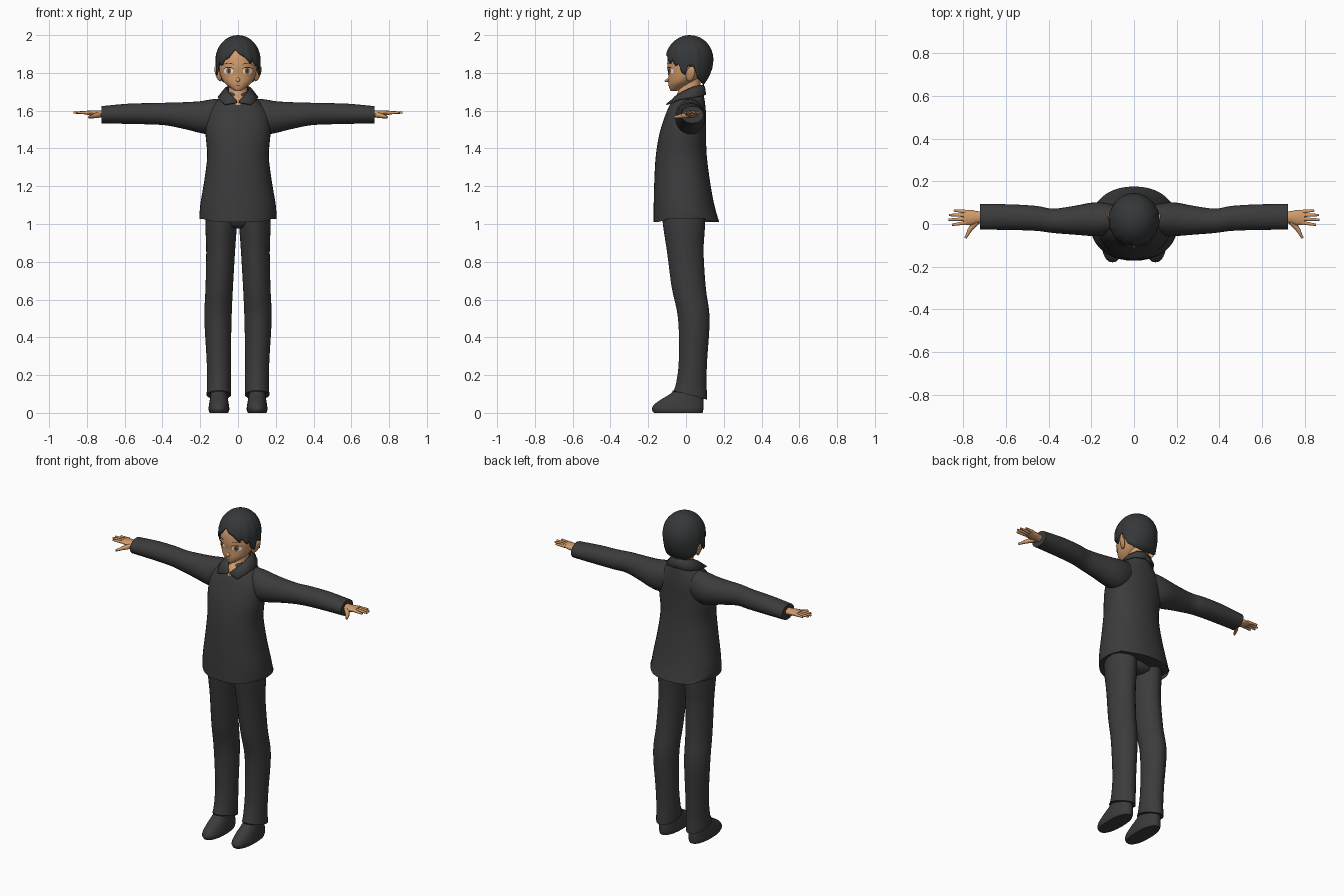
import bpy, bmesh
from math import sin, cos, radians, pi, sqrt, copysign
from mathutils import Vector

cube = bpy.data.objects.get("Cube")
if cube:
    bpy.data.objects.remove(cube, do_unlink=True)


def material(name, r, g, b):
    m = bpy.data.materials.new(name)
    m.use_nodes = True
    m.diffuse_color = (r, g, b, 1)
    bsdf = m.node_tree.nodes["Principled BSDF"]
    bsdf.inputs["Base Color"].default_value = (r, g, b, 1)
    bsdf.inputs["Roughness"].default_value = 0.8
    return m


CLOTH = material("charcoal cloth", 0.044, 0.044, 0.044)
HAIR = material("black hair", 0.036, 0.038, 0.04)
SKIN = material("tan skin", 0.64, 0.33, 0.15)
WHITE = material("eye white", 0.85, 0.85, 0.85)
IRIS = material("brown iris", 0.22, 0.11, 0.05)
LINE = material("dark line", 0.03, 0.02, 0.015)


def finish(name, bm, mat, mirror=False, thick=0, angle=40):
    bmesh.ops.recalc_face_normals(bm, faces=bm.faces)
    me = bpy.data.meshes.new(name)
    bm.to_mesh(me)
    bm.free()
    me.materials.append(mat)
    ob = bpy.data.objects.new(name, me)
    bpy.context.collection.objects.link(ob)
    bpy.ops.object.select_all(action="DESELECT")
    ob.select_set(True)
    bpy.context.view_layer.objects.active = ob
    bpy.ops.object.shade_smooth_by_angle(angle=radians(angle))
    if thick:
        s = ob.modifiers.new("thickness", "SOLIDIFY")
        s.thickness = thick
    if mirror:
        ob.modifiers.new("mirror", "MIRROR")
    return ob


def smooth_rings(rings, sub=4):
    """Catmull-Rom interpolation of ring tuples."""
    out, last = [], len(rings) - 1
    for i in range(last):
        quad = rings[max(i - 1, 0)], rings[i], rings[i + 1], rings[min(i + 2, last)]
        for k in range(sub):
            t = k / sub
            out.append([b + 0.5 * t * (c - a + t * (2*a - 5*b + 4*c - d + t * (3*(b - c) + d - a)))
                        for a, b, c, d in zip(*quad)])
    return out + [list(rings[-1])]


def loft(bm, rings, axis="z", n=32, power=2.0, hem=None):
    """Rings are (position, a0, a1, b0, b1): extents across the axis."""
    rows = []
    for i, (t, a0, a1, b0, b1) in enumerate(smooth_rings(rings)):
        row = []
        for k in range(n):
            c, s = cos(2 * pi * k / n), sin(2 * pi * k / n)
            a = (a0 + a1) / 2 + (a1 - a0) / 2 * copysign(abs(c) ** (2 / power), c)
            b = (b0 + b1) / 2 + (b1 - b0) / 2 * copysign(abs(s) ** (2 / power), s)
            lift = hem(a, b) if hem and i == 0 else 0
            row.append(bm.verts.new((a, b, t + lift) if axis == "z" else (t, a, b)))
        rows.append(row)
    for r, q in zip(rows, rows[1:]):
        for k in range(n):
            j = (k + 1) % n
            bm.faces.new((r[k], r[j], q[j], q[k]))
    bm.faces.new(rows[0])
    bm.faces.new(rows[-1])


def lofted(name, rings, mat, mirror=False, **kw):
    bm = bmesh.new()
    loft(bm, rings, **kw)
    return finish(name, bm, mat, mirror)


def sheet(bm, rows):
    vs = [[bm.verts.new(p) for p in r] for r in rows]
    for r, q in zip(vs, vs[1:]):
        for k in range(len(r) - 1):
            bm.faces.new((r[k], r[k + 1], q[k + 1], q[k]))


def digit(bm, start, end, r0, r1):
    p, q = Vector(start), Vector(end)
    rot = (q - p).to_track_quat("Z", "Y").to_matrix().to_4x4()
    rot.translation = (p + q) / 2
    bmesh.ops.create_cone(bm, cap_ends=True, segments=10, radius1=r0, radius2=r1,
                          depth=(q - p).length, matrix=rot)


# Jacket with a hem raised at the sides
lofted("jacket", [(1.01, -.205, .205, -.172, .176), (1.1, -.2, .2, -.171, .15),
                  (1.22, -.18, .18, -.168, .128), (1.36, -.163, .163, -.16, .11),
                  (1.48, -.172, .172, -.14, .106), (1.58, -.165, .165, -.108, .106),
                  (1.645, -.12, .12, -.078, .1), (1.695, -.065, .065, -.04, .092)],
       CLOTH, n=40, power=2.15, hem=lambda x, y: 0.045 * (abs(x) / .205) ** 6)
lofted("sleeves", [(.07, -.03, .085, 1.5, 1.665), (.14, -.055, .1, 1.475, 1.66),
                   (.2, -.056, .1, 1.482, 1.65), (.28, -.05, .085, 1.502, 1.645),
                   (.38, -.042, .072, 1.522, 1.642), (.46, -.032, .085, 1.527, 1.64),
                   (.58, -.028, .092, 1.53, 1.637), (.722, -.026, .094, 1.533, 1.624)],
       CLOTH, mirror=True, axis="x", n=28)

# Trousers and shoes
lofted("trouser_legs", [(.1, .037, .166, -.072, .112), (.16, .037, .164, -.052, .108),
                        (.28, .038, .166, -.038, .112), (.5, .034, .178, -.042, .125),
                        (.66, .027, .172, -.075, .105), (.85, .016, .168, -.1, .093),
                        (.98, .007, .172, -.12, .1), (1.08, .003, .17, -.13, .1)],
       CLOTH, mirror=True, n=32, power=1.85, hem=lambda x, y: -0.27 * y)
lofted("trouser_seat", [(.975, -.06, .06, -.06, .06), (1.0, -.12, .12, -.1, .09),
                        (1.08, -.16, .16, -.13, .1)], CLOTH)
lofted("shoes", [(0, .052, .15, -.17, .088), (.018, .046, .156, -.18, .092),
                 (.04, .048, .154, -.172, .093), (.065, .052, .15, -.142, .092),
                 (.1, .058, .145, -.085, .09), (.14, .062, .14, -.04, .088)],
       CLOTH, mirror=True, n=28, power=2.3)

# Hands: palm, four fingers and thumb
bm = bmesh.new()
loft(bm, [(.7, .002, .058, 1.56, 1.603), (.735, .003, .06, 1.565, 1.602),
          (.765, -.006, .066, 1.57, 1.602), (.8, -.002, .065, 1.578, 1.6)], axis="x", n=18)
for y0, x1, y1 in ((.007, .853, -.004), (.024, .87, .02), (.042, .867, .042), (.057, .845, .064)):
    digit(bm, (.785, y0, 1.589), (x1, y1, 1.59), .01, .0055)
digit(bm, (.737, .012, 1.578), (.772, -.03, 1.57), .016, .011)
digit(bm, (.768, -.025, 1.571), (.79, -.066, 1.565), .011, .006)
finish("hands", bm, SKIN, mirror=True)

# Neck and head
lofted("neck", [(1.63, -.055, .055, -.088, .07), (1.67, -.055, .055, -.066, .075),
                (1.7, -.05, .05, -.042, .076), (1.8, -.048, .048, -.03, .078)], SKIN, n=24)
FACE = [(1.705, -.016, .016, -.082, -.045), (1.722, -.042, .042, -.089, -.012),
        (1.75, -.074, .074, -.094, .04), (1.79, -.094, .094, -.094, .085),
        (1.84, -.1, .1, -.099, .1), (1.9, -.092, .092, -.089, .105),
        (1.955, -.05, .05, -.04, .065)]
lofted("head", FACE, SKIN, n=36)
bm = bmesh.new()
digit(bm, (0, -.075, 1.768), (0, -.113, 1.755), .02, .003)
finish("nose", bm, SKIN, angle=70)

# Ears
bm = bmesh.new()
bmesh.ops.create_uvsphere(bm, u_segments=16, v_segments=10, radius=1)
for v in bm.verts:
    x, y, z = v.co
    v.co = (.106 + .013 * x + .012 * z + .008 * y, .024 + .024 * y + .006 * z, 1.795 + .04 * z)
finish("ears", bm, SKIN, mirror=True)

FACE_ROWS = smooth_rings(FACE, 8)


def face_y(x, z):
    _, _, rx, y0, y1 = min(FACE_ROWS, key=lambda r: abs(r[0] - z))
    return (y0 + y1) / 2 - (y1 - y0) / 2 * sqrt(max(0, 1 - (x / rx) ** 2))


def face_patch(name, xc, w, zc, h, lift, mat, arch=0, mirror=True):
    """Rounded plate that follows the face."""
    rows = []
    for i in range(5):
        row = []
        for k in range(11):
            u, v = (k - 5) / 5.2, (i - 2) / 2
            x = xc + w * u
            z = zc + h * v * (1 - u * u) ** 0.35 - arch * u * u
            row.append((x, face_y(x, zc) - lift, z))
        rows.append(row)
    bm = bmesh.new()
    sheet(bm, rows)
    finish(name, bm, mat, mirror, angle=80)


face_patch("eye_whites", .05, .024, 1.81, .017, .003, WHITE)
face_patch("irises", .049, .013, 1.81, .0165, .005, IRIS)
face_patch("pupils", .049, .005, 1.81, .008, .0065, LINE)
face_patch("upper_lashes", .05, .027, 1.829, .0025, .006, LINE, arch=.007)
face_patch("eyebrows", .05, .027, 1.851, .002, .005, LINE, arch=.006)
face_patch("mouth", 0, .014, 1.731, .0013, .003, LINE, mirror=False)

# Hair: cap with a side parting and a ragged edge, as (degrees from front, height)
EDGE = [(-180, 1.735), (-135, 1.745), (-112, 1.77), (-100, 1.835), (-85, 1.835), (-78, 1.79),
        (-70, 1.8), (-60, 1.848), (-46, 1.838), (-38, 1.868), (-25, 1.88), (-8, 1.925),
        (5, 1.9), (18, 1.885), (35, 1.85), (42, 1.868), (55, 1.835), (62, 1.85), (70, 1.8),
        (78, 1.79), (85, 1.835), (100, 1.835), (112, 1.77), (135, 1.745), (180, 1.735)]


def edge_height(deg):
    for (a, p), (b, q) in zip(EDGE, EDGE[1:]):
        if a <= deg <= b:
            return p + (q - p) * (deg - a) / (b - a)


def hair_point(deg, t):
    a, low = radians(deg), edge_height(deg)
    z = 2.0 - (2.0 - low) * t ** 1.7
    up, down = max(0, (z - 1.87) / .13), max(0, (1.87 - z) / .135)
    r = sqrt(max(0, 1 - up * up))
    r *= 1 + 0.03 * t * abs(sin(a * 7 + 1.0)) * (abs(deg) < 115)
    back = max(0, -cos(a))
    ry = .125 * (1 - .42 * down ** 2 * back)
    rx = .117 * (1 - .3 * down ** 2 * back)
    return (rx * r * sin(a), .02 - ry * r * cos(a), z)


bm = bmesh.new()
sheet(bm, [[hair_point(d, i / 14) for d in range(-180, 181, 3)] for i in range(15)])
bmesh.ops.remove_doubles(bm, verts=bm.verts, dist=0.0002)
finish("hair", bm, HAIR, thick=0.008, angle=50)

# Folded collar with pointed front flaps
inner = [(0, .092, 1.737), (.04, .078, 1.736), (.064, .03, 1.725), (.05, -.025, 1.698), (.004, -.085, 1.65)]
fold = [(0, .1, 1.728), (.046, .088, 1.727), (.074, .032, 1.716), (.06, -.036, 1.69), (.008, -.094, 1.645)]
outer = [(0, .107, 1.685), (.07, .093, 1.68), (.108, .035, 1.672), (.102, -.035, 1.662), (.07, -.105, 1.634)]
bm = bmesh.new()
sheet(bm, [inner, fold, outer])
finish("collar", bm, CLOTH, mirror=True, thick=0.006)
